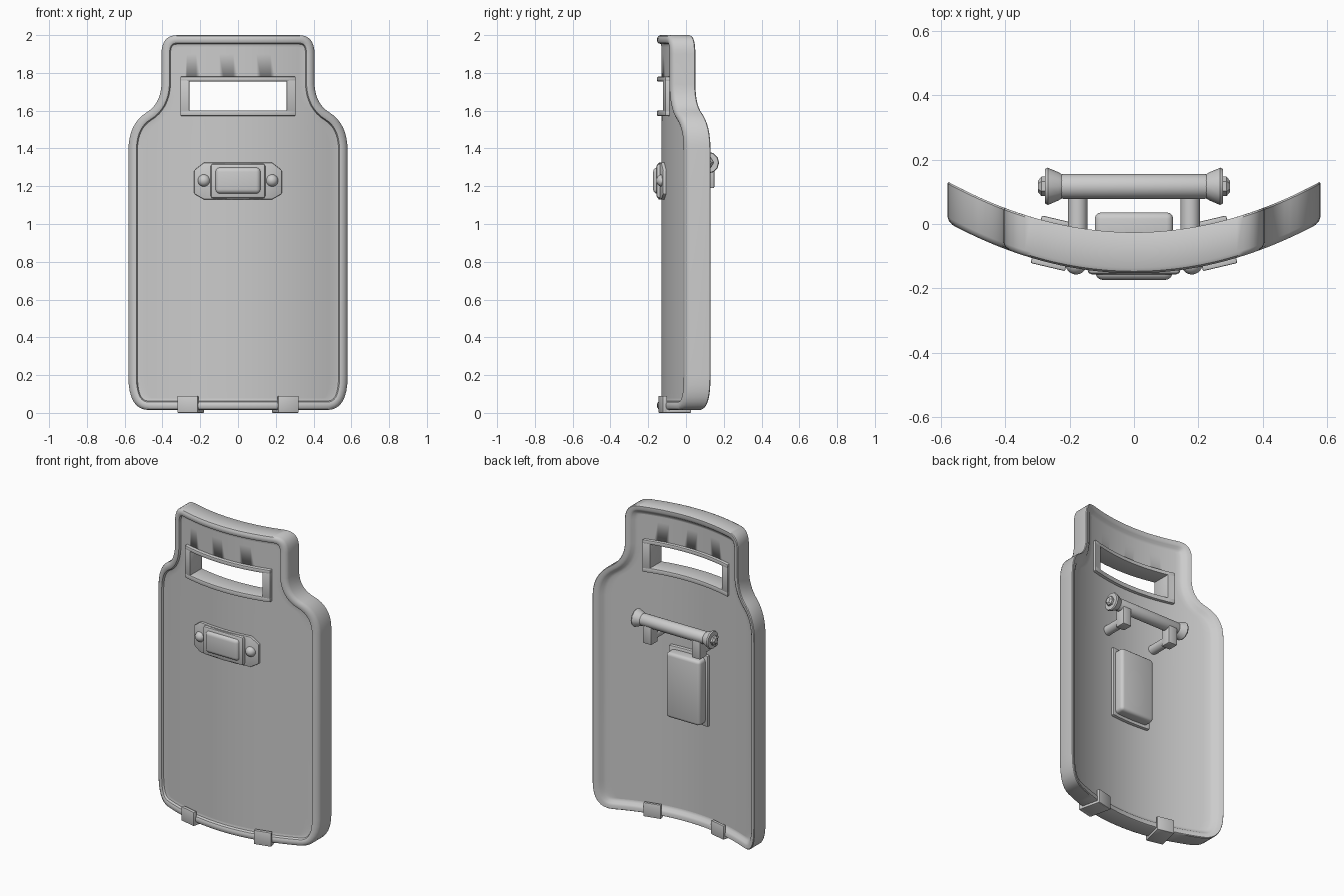
import bpy, bmesh, math
from mathutils import Vector, Matrix

if "Cube" in bpy.data.objects:
    bpy.data.objects.remove(bpy.data.objects["Cube"])

BOW = 0.47          # sideways curvature of the whole shield
COLS = 28           # strips across the shield

grey = bpy.data.materials.new("light grey")
grey.use_nodes = True
grey.diffuse_color = (0.6, 0.6, 0.6, 1)
grey.node_tree.nodes["Principled BSDF"].inputs["Base Color"].default_value = (0.6, 0.6, 0.6, 1)


def finish(name, bm, bevel=0, segments=2, angle=35):
    bmesh.ops.recalc_face_normals(bm, faces=bm.faces)
    mesh = bpy.data.meshes.new(name)
    bm.to_mesh(mesh)
    bm.free()
    mesh.materials.append(grey)
    ob = bpy.data.objects.new(name, mesh)
    bpy.context.collection.objects.link(ob)
    bpy.ops.object.select_all(action='DESELECT')
    bpy.context.view_layer.objects.active = ob
    ob.select_set(True)
    if bevel:
        mod = ob.modifiers.new("Bevel", 'BEVEL')
        mod.width, mod.segments = bevel, segments
        mod.limit_method, mod.angle_limit = 'ANGLE', math.radians(30)
        bpy.ops.object.modifier_apply(modifier=mod.name)
    bpy.ops.object.shade_smooth_by_angle(angle=math.radians(angle))
    return ob


def box(name, lo, hi, bevel=0, segments=2, spin=None):
    lo, hi = Vector(lo), Vector(hi)
    bm = bmesh.new()
    bmesh.ops.create_cube(bm, size=1)
    for v in bm.verts:
        v.co = (lo + hi) / 2 + v.co * (hi - lo)
    if spin:
        bmesh.ops.transform(bm, matrix=spin, verts=bm.verts)
    return finish(name, bm, bevel, segments)


def lathe(name, profile, axis, origin, sides=24):
    """Turn (distance, radius) pairs about an axis."""
    bm = bmesh.new()
    rot = Vector(axis).to_track_quat('Z', 'Y')
    rings = [[bm.verts.new(Vector(origin) + rot @ Vector(
        (r * math.cos(a), r * math.sin(a), d)))
        for a in [math.tau * k / sides for k in range(sides)]] for d, r in profile]
    for a, b in zip(rings, rings[1:]):
        for k in range(sides):
            n = (k + 1) % sides
            bm.faces.new((a[k], a[n], b[n], b[k]))
    bm.faces.new(rings[0])
    bm.faces.new(rings[-1])
    return finish(name, bm)


def bowed_plate(name, columns, front, back, bevel=0.005):
    """Plate following the bow, from (x, low z, high z) columns."""
    bm = bmesh.new()
    loops = [[bm.verts.new((x, y + BOW * x * x, z))
              for y, z in ((front, lo), (front, hi), (back, hi), (back, lo))]
             for x, lo, hi in columns]
    for a, b in zip(loops, loops[1:]):
        for k in range(4):
            n = (k + 1) % 4
            bm.faces.new((a[k], a[n], b[n], b[k]))
    bm.faces.new(loops[0])
    bm.faces.new(loops[-1])
    return finish(name, bm, bevel)


def span(x0, x1, lo, hi, n=14):
    return [(x0 + (x1 - x0) * k / n, lo, hi) for k in range(n + 1)]


# Right half of the outline, from top edge to bottom edge
def curve(a, b, c, n=8):
    a, b, c = Vector(a), Vector(b), Vector(c)
    return [a * (1 - t) ** 2 + b * 2 * t * (1 - t) + c * t * t
            for t in [k / n for k in range(n + 1)]]


half = curve((0.32, 2), (0.405, 2), (0.405, 1.9))
half += curve((0.405, 1.74), (0.41, 1.635), (0.485, 1.59))
half += curve((0.485, 1.59), (0.58, 1.53), (0.58, 1.39))[1:]
half += curve((0.58, 0.19), (0.58, 0.015), (0.47, 0.015))


def inset(d):
    result = []
    for i, p in enumerate(half):
        t = half[min(i + 1, len(half) - 1)] - half[max(i - 1, 0)]
        n = Vector((t.y, -t.x)).normalized()
        if i == 0:
            n = Vector((0, -1))
        elif i == len(half) - 1:
            n = Vector((0, 1))
        result.append(p + n * d)
    return result


# Curved panel with its raised, rounded rim
bm = bmesh.new()


def sheet(d, y, filled=False):
    """Ring of vertices at an inset and depth, optionally filled as a grid."""
    rows = inset(d)
    last = len(rows) - 1
    grid = {}
    for i, p in enumerate(rows):
        for j in range(COLS + 1):
            if filled or i in (0, last) or j in (0, COLS):
                x = p.x * (2 * j / COLS - 1)
                grid[i, j] = bm.verts.new((x, y + BOW * x * x, p.y))
    if filled:
        for i in range(last):
            for j in range(COLS):
                bm.faces.new((grid[i, j], grid[i, j + 1], grid[i + 1, j + 1], grid[i + 1, j]))
    path = [(0, j) for j in range(COLS)] + [(i, COLS) for i in range(last)]
    path += [(last, j) for j in range(COLS, 0, -1)] + [(i, 0) for i in range(last, 0, -1)]
    return [grid[key] for key in path]


section = [(0.06, -0.13), (0.048, -0.133), (0.042, -0.148), (0.032, -0.153), (0.016, -0.153),
           (0.005, -0.147), (0, -0.136), (0, -0.032), (0.004, -0.026), (0.025, -0.026),
           (0.037, -0.032), (0.048, -0.045), (0.062, -0.05)]
rings = [sheet(d, y, k in (0, len(section) - 1)) for k, (d, y) in enumerate(section)]
for a, b in zip(rings, rings[1:]):
    for k in range(len(a)):
        n = (k + 1) % len(a)
        bm.faces.new((a[k], a[n], b[n], b[k]))
panel = finish("shield_panel", bm)

# Viewing slot
cutter = box("slot_cutter", (-0.28, -0.4, 1.585), (0.28, 0.4, 1.77))
cutter.hide_render = True
bpy.context.view_layer.objects.active = panel
mod = panel.modifiers.new("Slot", 'BOOLEAN')
mod.operation, mod.object, mod.solver = 'DIFFERENCE', cutter, 'EXACT'
bpy.ops.object.modifier_apply(modifier=mod.name)
bpy.data.objects.remove(cutter)

# Slot frame
for name, x0, x1, lo, hi in (("top", -0.305, 0.305, 1.755, 1.78),
                             ("bottom", -0.305, 0.305, 1.572, 1.602),
                             ("right", -0.305, -0.258, 1.595, 1.76),
                             ("left", 0.258, 0.305, 1.595, 1.76)):
    bowed_plate("slot_frame_" + name, span(x0, x1, lo, hi), -0.153, -0.03)

# Front mounting plate and cushion
ends = [(0.15, 1.13, 1.325), (0.18, 1.13, 1.325), (0.232, 1.16, 1.285)]
plate = [(-x, lo, hi) for x, lo, hi in reversed(ends)] + span(-0.1, 0.1, 1.13, 1.325, 4) + ends
bowed_plate("front_mount_plate", plate, -0.147, -0.12)
box("front_mount_block", (-0.145, -0.157, 1.135), (0.145, -0.11, 1.32), 0.015)
box("front_cushion", (-0.12, -0.174, 1.16), (0.12, -0.12, 1.3), 0.024, 4)

# Handle on the back
HANDLE_Y, HANDLE_Z = 0.117, 1.325
lathe("handle_bar", [(-0.235, 0.034), (-0.22, 0.039), (0.22, 0.039), (0.235, 0.034)],
      (1, 0, 0), (0, HANDLE_Y, HANDLE_Z))
for side, s in (("left", 1), ("right", -1)):
    lathe(side + "_handle_end", [(0.222, 0.036), (0.235, 0.044), (0.268, 0.058), (0.276, 0.054)],
          (s, 0, 0), (0, HANDLE_Y, HANDLE_Z), 12)
    lathe(side + "_handle_nut", [(0.27, 0.03), (0.288, 0.03), (0.298, 0.018)],
          (s, 0, 0), (0, HANDLE_Y, HANDLE_Z), 6)
    box(side + "_handle_bracket", (s * 0.175 - 0.031, 0.08, 1.19),
        (s * 0.175 + 0.031, 0.15, 1.325), 0.006)
    lathe(side + "_handle_post", [(-0.06, 0.03), (0.1, 0.03)], (0, 1, 0), (s * 0.175, 0, 1.23))
    dome = [(0.033 * math.sin(a), 0.033 * math.cos(a)) for a in [k * 0.25 for k in range(7)]]
    lathe(side + "_front_bolt", dome, (0, -1, 0), (s * 0.18, -0.124, 1.23))

    # Bottom clip wrapped round the rim
    spin = (Matrix.Translation((s * 0.25, -0.058, 0))
            @ Matrix.Rotation(s * math.atan(2 * BOW * 0.25), 4, 'Z'))
    box(side + "_clip_front", (-0.055, -0.078, 0), (0.055, -0.055, 0.09), 0.004, 2, spin)
    box(side + "_clip_back", (-0.055, 0.055, 0), (0.055, 0.074, 0.09), 0.004, 2, spin)
    box(side + "_clip_base", (-0.055, -0.076, 0), (0.055, 0.072, 0.02), 0.004, 2, spin)

# Padded box on the back
bowed_plate("back_pad_base", span(-0.14, 0.14, 0.67, 1.13), -0.06, -0.03, 0.008)
box("back_pad", (-0.122, -0.06, 0.69), (0.122, 0.036, 1.11), 0.02, 3)
